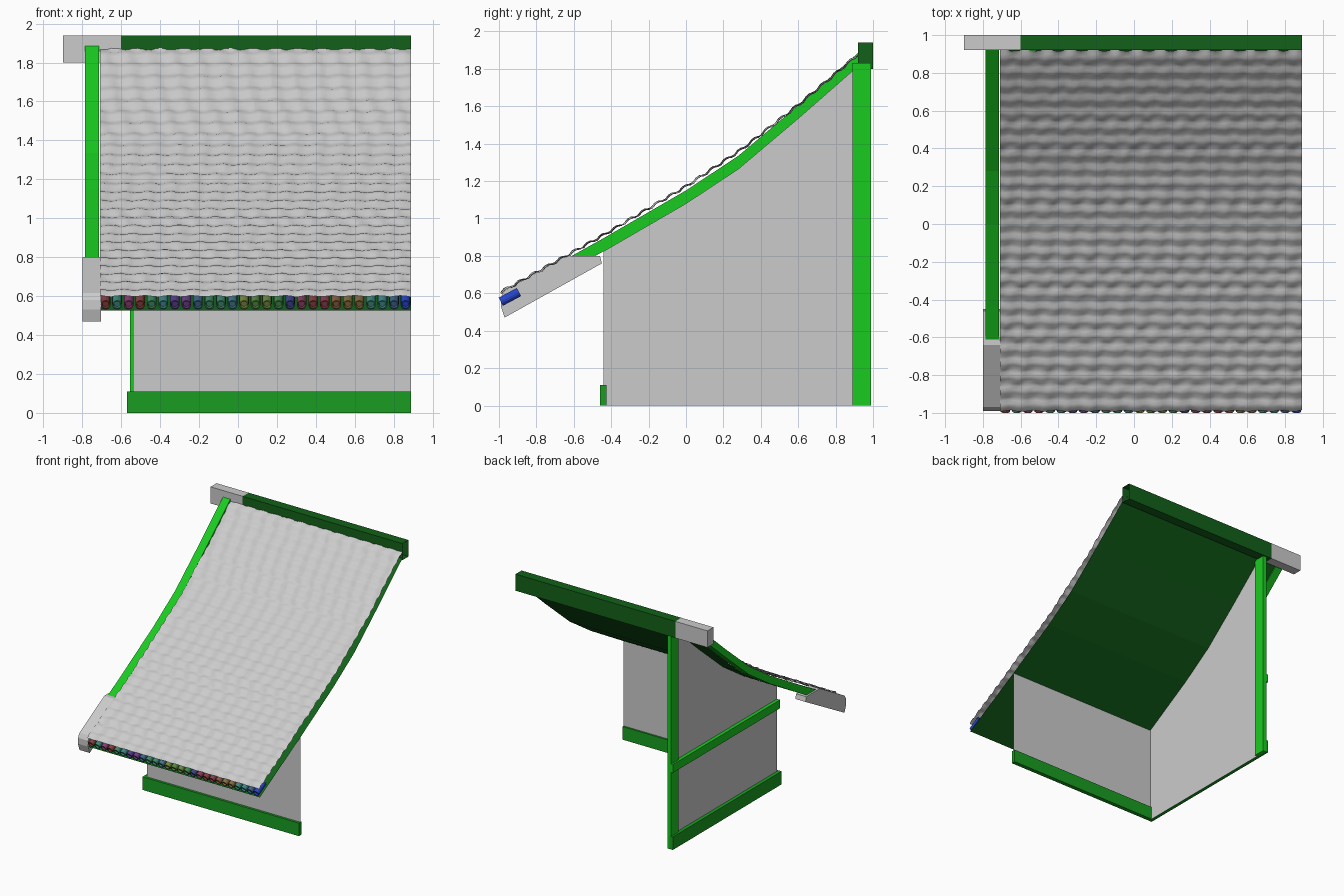
import bpy, bmesh, math, random, colorsys
from mathutils import Vector

if "Cube" in bpy.data.objects:
    bpy.data.objects.remove(bpy.data.objects["Cube"])

random.seed(4)


def material(name, rgb):
    m = bpy.data.materials.new(name)
    m.diffuse_color = (*rgb, 1)
    m.use_nodes = True
    m.node_tree.nodes["Principled BSDF"].inputs["Base Color"].default_value = m.diffuse_color
    return m


GREEN = material("green", (0.01, 0.6, 0.015))
BASE = material("base green", (0.01, 0.34, 0.015))
DARK = material("dark green", (0.006, 0.12, 0.01))


def make(name, verts, faces, mat=None):
    me = bpy.data.meshes.new(name)
    me.from_pydata(verts, [], faces)
    ob = bpy.data.objects.new(name, me)
    bpy.context.collection.objects.link(ob)
    if mat:
        me.materials.append(mat)
    return ob


def prism(name, x0, x1, poly, mat=None, open_right=False):
    """Solid with a y-z outline, extruded along x."""
    n = len(poly)
    verts = [(x, y, z) for x in (x0, x1) for y, z in poly]
    faces = [(i, (i + 1) % n, n + (i + 1) % n, n + i) for i in range(n)]
    faces.append(tuple(range(n)))
    if not open_right:
        faces.append(tuple(range(n, 2 * n)))
    ob = make(name, verts, faces, mat)
    bm = bmesh.new()
    bm.from_mesh(ob.data)
    bmesh.ops.recalc_face_normals(bm, faces=bm.faces)
    bm.to_mesh(ob.data)
    bm.free()
    return ob


def box(name, x, y, z, mat=None, open_right=False):
    return prism(name, x[0], x[1], [(y[0], z[0]), (y[1], z[0]), (y[1], z[1]), (y[0], z[1])],
                 mat, open_right)


def height(curve, y):
    """Height of a sloping y-z line at y."""
    for (y0, z0), (y1, z1) in zip(curve, curve[1:]):
        if y <= y1:
            break
    return z0 + (z1 - z0) * (y - y0) / (y1 - y0)


TOP = [(-0.99, 0.60), (-0.45, 0.90), (0, 1.165), (0.3, 1.365), (0.6, 1.60), (0.92, 1.87)]
LOW = [(-0.98, 0.525), (-0.44, 0.825), (0, 1.08), (0.28, 1.265), (0.6, 1.535), (0.92, 1.815)]
R = 0.89

# Walls: open sheets under the roof line
make("front_wall", [(-0.54, -0.44, 0), (R, -0.44, 0), (R, -0.44, 0.825), (-0.54, -0.44, 0.825)],
     [(0, 1, 2, 3)])
side = [(0.89, 0), (-0.44, 0)] + LOW[1:-1] + [(0.89, height(LOW, 0.89))]
make("side_wall", [(-0.54, y, z) for y, z in side], [tuple(range(len(side)))])

# Timber frame
box("front_base_beam", (-0.57, R), (-0.46, -0.425), (0, 0.11), BASE)
box("side_base_beam", (-0.57, -0.541), (-0.425, 0.99), (0, 0.11), BASE)
box("side_middle_beam", (-0.57, -0.541), (-0.44, 0.99), (0.65, 0.72), GREEN)
box("corner_post", (-0.555, -0.52), (0.89, 0.99), (0, 1.83), GREEN)

# Roof underside
make("roof_underside", [(x, y, z) for y, z in LOW for x in (-0.71, R)],
     [(2 * i, 2 * i + 2, 2 * i + 3, 2 * i + 1) for i in range(len(LOW) - 1)], DARK)

# Shingled roof sheet: stepped rows with small uneven waves
ROWS, SUB, COLS = 26, 4, 108
offsets = [0.0, 0.012, 0.012, 0.003]
phase = [random.uniform(0, 6.28) for _ in range(ROWS + 1)]
verts, faces = [], []
for j in range(ROWS * SUB + 1):
    row, step = divmod(j, SUB)
    y = -0.99 + 1.91 * j / (ROWS * SUB)
    for i in range(COLS + 1):
        x = -0.71 + (R + 0.71) * i / COLS
        wave = 0.003 * math.sin(x * 2 * math.pi / 0.119 + phase[row]) + random.uniform(-0.0015, 0.0015)
        verts.append((x, y - wave, height(TOP, y) + offsets[step] + wave))
n = COLS + 1
faces = [(j * n + i, j * n + i + 1, (j + 1) * n + i + 1, (j + 1) * n + i)
         for j in range(ROWS * SUB) for i in range(COLS)]
shingles = make("roof_shingles", verts, faces)
for p in shingles.data.polygons:
    p.use_smooth = True

# Gable board along the roof edge, with a slanted lower end
under = [(y, height(LOW, y)) for y in (-0.70, -0.44, 0, 0.28, 0.6, 0.92)]
over = [(y, height(LOW, y) + 0.07) for y in (0.92, 0.6, 0.28, 0, -0.44, -0.64)]
prism("gable_board", -0.785, -0.715, under + over, GREEN)

# Pale end piece at the eave, slightly rounded nose
prism("gable_board_end", -0.80, -0.705,
      [(-0.97, 0.47), (-0.45, 0.76), (-0.46, 0.80), (-0.64, 0.80), (-0.97, 0.615),
       (-0.99, 0.58), (-0.99, 0.53)])

# Ridge beam and its pale end, hollow toward the cut side
box("ridge_beam", (-0.6, R), (0.92, 1.0), (1.80, 1.94), DARK, open_right=True)
box("ridge_end", (-0.9, -0.6), (0.92, 1.0), (1.80, 1.94))

# Row of coloured round tile ends below the eave
hues = [0, .45, .9, .0, .4, .5, .7, .75, .6, .4, .42, .55, .22, .3,
        .25, .35, .66, .95, .0, .98, .05, .09, .08, .45, .5, .6, .65]
axis = Vector((0, 0.88, 0.47)).normalized()
N = 14
for k, hue in enumerate(hues):
    c = Vector((-0.71 + 1.6 * (k + 0.5) / len(hues), -0.99, 0.555))
    up = Vector((1, 0, 0)).cross(axis)
    verts = []
    for radius, depth in ((0.016, 0.012), (0.019, 0), (0.025, 0), (0.025, 0.11)):
        for s in range(N):
            a = 2 * math.pi * s / N
            verts.append(c + axis * depth + radius * (Vector((math.cos(a), 0, 0)) + up * math.sin(a)))
    faces = [(r * N + s, r * N + (s + 1) % N, (r + 1) * N + (s + 1) % N, (r + 1) * N + s)
             for r in range(3) for s in range(N)]
    faces += [tuple(range(N))[::-1], tuple(range(3 * N, 4 * N))]
    shade = (0.02, 0.06, 0.6) if k == len(hues) - 1 else colorsys.hsv_to_rgb(hue, 0.8, 0.25)
    tile = make(f"eave_tile_{k + 1}", verts, faces, material(f"tile colour {k + 1}", shade))
    bm = bmesh.new()
    bm.from_mesh(tile.data)
    bmesh.ops.recalc_face_normals(bm, faces=bm.faces)
    bm.to_mesh(tile.data)
    bm.free()
